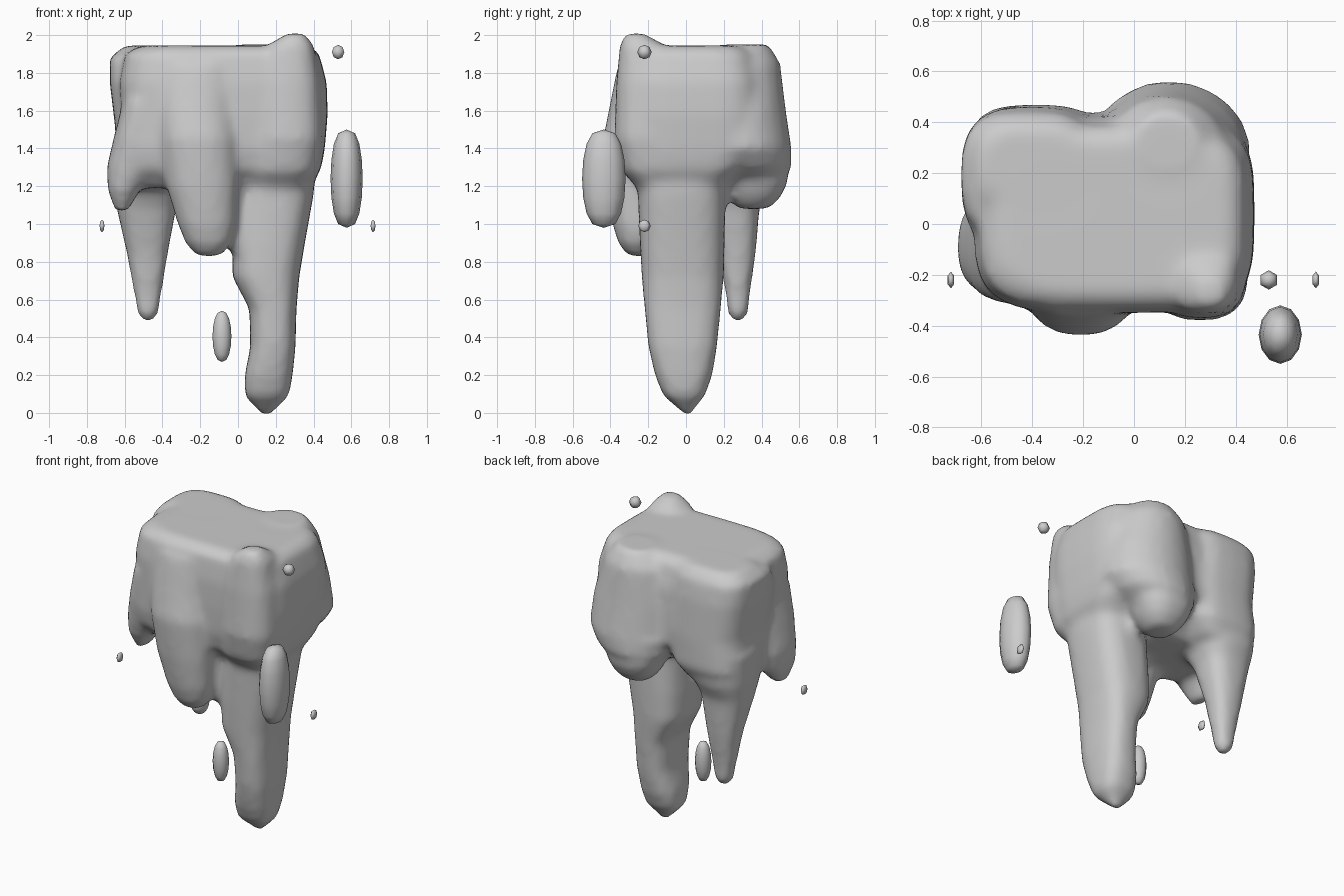
import bpy, bmesh, math


def add_loft(bm, sections, power=2.6, n=24):
    """Closed solid through rounded-box rings: (z, x0, x1, y0, y1)."""
    rings = []
    for z, x0, x1, y0, y1 in sections:
        ring = []
        for i in range(n):
            t = 2 * math.pi * i / n
            c, s = math.cos(t), math.sin(t)
            px = math.copysign(abs(c) ** (2 / power), c)
            py = math.copysign(abs(s) ** (2 / power), s)
            ring.append(bm.verts.new(((x0 + x1 + (x1 - x0) * px) / 2,
                                      (y0 + y1 + (y1 - y0) * py) / 2, z)))
        rings.append(ring)
    for a, b in zip(rings, rings[1:]):
        for i in range(n):
            j = (i + 1) % n
            bm.faces.new((a[i], a[j], b[j], b[i]))
    bm.faces.new(rings[0])
    bm.faces.new(rings[-1])


bm = bmesh.new()
# Main block
add_loft(bm, [(1.945, -.52, .38, -.28, .33), (1.90, -.60, .43, -.33, .38),
              (1.75, -.63, .47, -.35, .42), (1.58, -.62, .475, -.35, .43),
              (1.4, -.65, .46, -.34, .44), (1.29, -.65, .44, -.31, .34),
              (1.19, -.56, .38, -.22, .22)], 4, 40)
# Rear bulge, broad and pointed, with its low keel
add_loft(bm, [(1.95, .0, .26, .2, .44), (1.85, -.12, .37, .0, .50),
              (1.6, -.16, .44, .0, .53), (1.4, -.16, .46, .0, .56),
              (1.3, -.14, .38, .1, .56), (1.25, -.1, .30, .15, .53)], 2)
add_loft(bm, [(1.4, -.15, .32, .1, .53), (1.22, -.08, .28, .2, .54),
              (1.14, -.04, .24, .23, .50), (1.08, .02, .18, .27, .44)], 2.4)
# Rear left shoulder
add_loft(bm, [(1.945, -.6, -.2, .1, .38), (1.88, -.68, -.15, -.05, .44),
              (1.75, -.68, -.13, -.1, .46),
              (1.5, -.65, -.1, -.1, .47), (1.3, -.66, -.15, .0, .47),
              (1.2, -.6, -.25, .1, .42)], 3)
# Front right bulge with raised peak
add_loft(bm, [(2.01, .26, .35, -.32, -.22), (1.95, .16, .40, -.35, -.12),
              (1.75, .09, .44, -.37, 0), (1.45, .07, .45, -.38, 0),
              (1.28, .05, .42, -.34, 0), (1.18, .06, .36, -.25, 0)], 2.6)
# Front hanging lobe
add_loft(bm, [(1.85, -.44, .0, -.36, -.1), (1.6, -.43, -.02, -.41, -.1),
              (1.45, -.42, .0, -.44, -.1), (1.2, -.38, .0, -.42, -.12),
              (1.0, -.32, -.01, -.39, -.14), (.9, -.28, -.03, -.36, -.15),
              (.83, -.22, -.09, -.31, -.18)], 2.2)
# Left hanging lobe
add_loft(bm, [(1.65, -.61, -.42, -.31, .1), (1.45, -.66, -.42, -.3, .12),
              (1.3, -.695, -.43, -.27, .1),
              (1.18, -.69, -.52, -.24, .04), (1.07, -.65, -.58, -.18, -.06)],
         2.4)
# Rear left spike
add_loft(bm, [(1.4, -.67, -.22, .0, .46), (1.2, -.66, -.28, .04, .44),
              (1.09, -.645, -.325, .1, .39), (.85, -.59, -.37, .17, .37),
              (.6, -.545, -.41, .215, .335), (.53, -.535, -.42, .22, .33),
              (.48, -.50, -.45, .25, .30)])
# Long leg
add_loft(bm, [(1.4, .0, .42, -.26, .24), (1.15, -.01, .40, -.255, .21),
              (.9, -.03, .355, -.245, .205), (.72, -.03, .325, -.235, .2),
              (.55, .06, .31, -.22, .185), (.35, .065, .305, -.2, .165),
              (.2, .035, .29, -.165, .14), (.09, .035, .27, -.12, .10),
              (.03, .09, .21, -.05, .05), (-.015, .13, .17, -.01, .03)], 2.8)
# Web joining the front lobe to the leg
add_loft(bm, [(1.3, -.2, .1, -.25, -.05), (1.0, -.15, .1, -.22, -.05),
              (.86, -.05, .1, -.2, -.08)])
bmesh.ops.recalc_face_normals(bm, faces=bm.faces)
mesh = bpy.data.meshes.new("rock_body")
bm.to_mesh(mesh)
bm.free()
body = bpy.data.objects.new("rock_body", mesh)
bpy.context.collection.objects.link(body)

# Fuse the overlapping masses and melt the seams
fuse = body.modifiers.new("fuse", 'REMESH')
fuse.mode = 'VOXEL'
fuse.voxel_size = .025
fuse.use_smooth_shade = True
melt = body.modifiers.new("melt", 'SMOOTH')
melt.factor = .5
melt.iterations = 8

# Floating fragments: centre, half sizes, roundness
fragments = {
    "large_fragment": ((.575, -.435, 1.24), (.085, .115, .26), 3),
    "lower_fragment": ((-.085, -.06, .405), (.05, .05, .135), 2.4),
    "upper_pebble": ((.53, -.22, 1.91), (.038, .038, .038), 2),
    "right_pebble": ((.715, -.22, .99), (.015, .033, .033), 2),
    "left_pebble": ((-.72, -.22, .99), (.015, .033, .033), 2),
}
for name, (centre, half, power) in fragments.items():
    small = max(half) < .1
    bpy.ops.mesh.primitive_uv_sphere_add(segments=6 if small else 12,
                                         ring_count=4 if small else 8,
                                         radius=1, location=centre)
    ob = bpy.context.object
    ob.name = name
    for v in ob.data.vertices:
        x, y, z = v.co
        r = math.hypot(x, y)
        k = r ** (2 / power - 1) if r > 1e-4 else 1
        v.co = (x * k * half[0], y * k * half[1], z * half[2])
    bpy.ops.object.shade_smooth()
